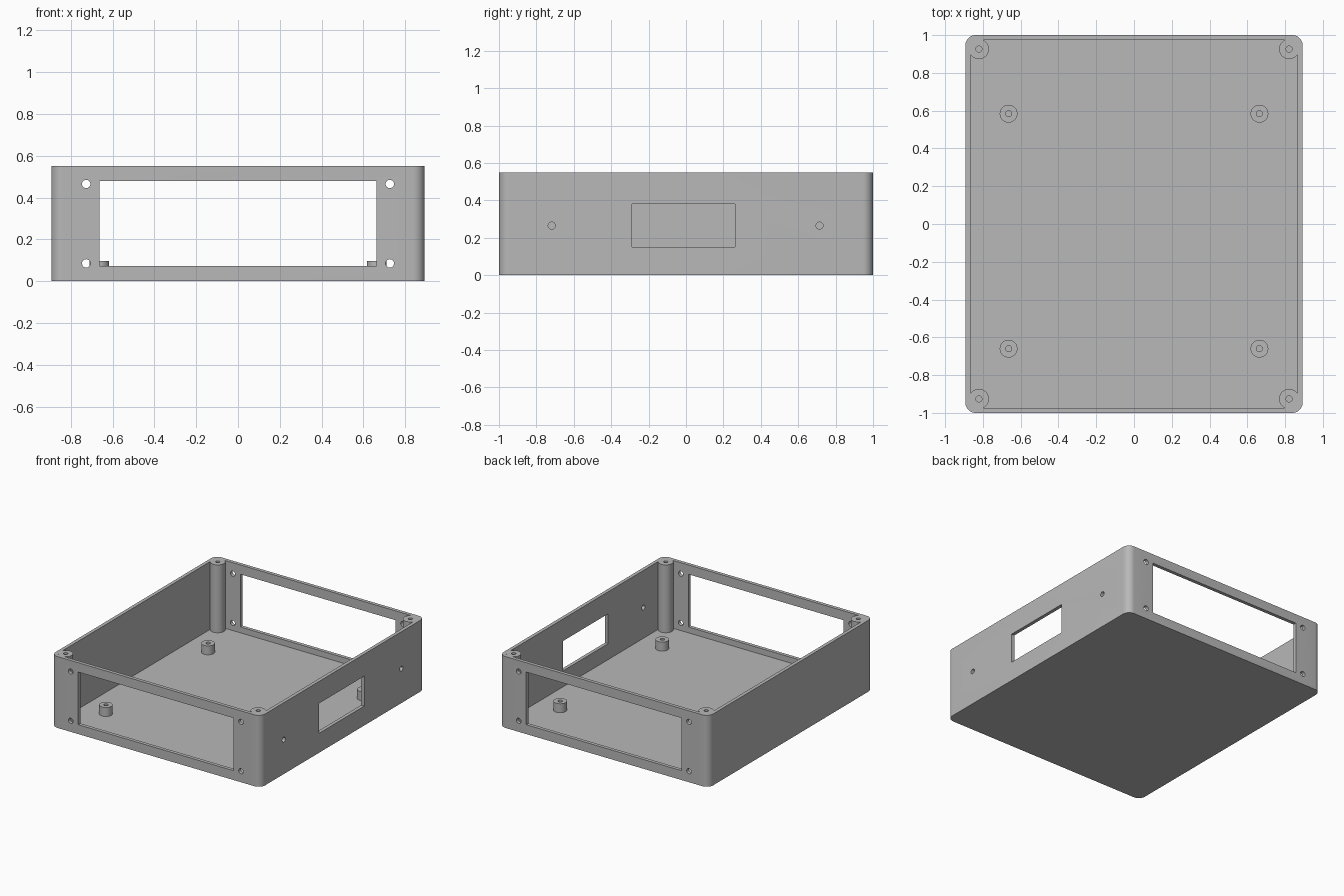
import bpy, bmesh, math
from mathutils import Matrix

cube = bpy.data.objects.get("Cube")
if cube:
    bpy.data.objects.remove(cube, do_unlink=True)

WX, WY, H = 0.893, 1.0, 0.55       # half width, half depth, height
WALL, FLOOR = 0.027, 0.027
GREY = (0.48, 0.48, 0.48, 1)

mat = bpy.data.materials.new("grey plastic")
mat.use_nodes = True
mat.diffuse_color = GREY
mat.node_tree.nodes["Principled BSDF"].inputs["Base Color"].default_value = GREY


def finish(name, bm):
    bmesh.ops.recalc_face_normals(bm, faces=bm.faces)
    mesh = bpy.data.meshes.new(name)
    bm.to_mesh(mesh)
    bm.free()
    mesh.materials.append(mat)
    obj = bpy.data.objects.new(name, mesh)
    bpy.context.collection.objects.link(obj)
    return obj


def rounded_box(name, hx, hy, z0, z1, r, steps=10):
    """Extruded rectangle with rounded vertical corners."""
    bm = bmesh.new()
    ring = []
    for i, (sx, sy) in enumerate(((1, 1), (-1, 1), (-1, -1), (1, -1))):
        for k in range(steps + 1):
            a = math.pi / 2 * (i + k / steps)
            ring.append(bm.verts.new((sx * (hx - r) + r * math.cos(a),
                                      sy * (hy - r) + r * math.sin(a), z0)))
    base = bm.faces.new(ring)
    top = bmesh.ops.extrude_face_region(bm, geom=[base])["geom"]
    verts = [v for v in top if isinstance(v, bmesh.types.BMVert)]
    bmesh.ops.translate(bm, verts=verts, vec=(0, 0, z1 - z0))
    return finish(name, bm)


def add_box(bm, lo, hi):
    size = [b - a for a, b in zip(lo, hi)]
    mid = [(a + b) / 2 for a, b in zip(lo, hi)]
    bmesh.ops.create_cube(bm, size=1, matrix=Matrix.Translation(mid) @ Matrix.Diagonal((*size, 1)))


def add_rod(bm, centre, r, length, axis="Z", segments=32):
    turn = {"X": Matrix.Rotation(math.pi / 2, 4, "Y"),
            "Y": Matrix.Rotation(math.pi / 2, 4, "X"),
            "Z": Matrix.Identity(4)}[axis]
    bmesh.ops.create_cone(bm, cap_ends=True, segments=segments, radius1=r, radius2=r,
                          depth=length, matrix=Matrix.Translation(centre) @ turn)


def combine(target, tool, operation):
    mod = target.modifiers.new(operation, "BOOLEAN")
    mod.operation, mod.object, mod.solver = operation, tool, "EXACT"
    bpy.context.view_layer.objects.active = target
    bpy.ops.object.modifier_apply(modifier=mod.name)
    bpy.data.objects.remove(tool, do_unlink=True)


def smooth(obj):
    bpy.ops.object.select_all(action="DESELECT")
    obj.select_set(True)
    bpy.context.view_layer.objects.active = obj
    bpy.ops.object.shade_smooth_by_angle(angle=math.radians(30))


# Open tray with rounded corners
case = rounded_box("enclosure", WX, WY, 0, H, 0.055)
combine(case, rounded_box("cavity", WX - WALL, WY - WALL, FLOOR, H + 0.1, 0.028), "DIFFERENCE")

# Corner screw columns
corners = [(sx * 0.821, sy * 0.926) for sx in (-1, 1) for sy in (-1, 1)]
bm = bmesh.new()
for x, y in corners:
    add_rod(bm, (x, y, (H + FLOOR / 2) / 2), 0.053, H - FLOOR / 2, segments=48)
combine(case, finish("columns", bm), "UNION")

# Panel windows and every screw hole
bm = bmesh.new()
for s in (-1, 1):
    y = s * (WY - WALL / 2)
    add_box(bm, (-0.662, y - 0.03, 0.072), (0.662, y + 0.03, 0.478))
    for x in (-0.726, 0.726):
        for z in (0.085, 0.465):
            add_rod(bm, (x, y, z), 0.02, 0.06, "Y")
wall_x = WX - WALL / 2
add_box(bm, (wall_x - 0.03, -0.29, 0.15), (wall_x + 0.03, 0.262, 0.38))
for y in (-0.718, 0.714):
    add_rod(bm, (wall_x, y, 0.265), 0.019, 0.06, "X")
for x, y in corners:
    add_rod(bm, (x, y, H / 2 + 0.1), 0.016, H)
combine(case, finish("cutouts", bm), "DIFFERENCE")
smooth(case)

# Board standoffs: hollow posts on the floor
for side, x in (("right", -0.664), ("left", 0.664)):
    for end, y in (("front", -0.66), ("back", 0.584)):
        bm = bmesh.new()
        add_rod(bm, (x, y, 0.057), 0.047, 0.078, segments=48)
        post = finish(f"standoff_{end}_{side}", bm)
        bm = bmesh.new()
        add_rod(bm, (x, y, 0.08), 0.016, 0.1)
        combine(post, finish("bore", bm), "DIFFERENCE")
        smooth(post)
